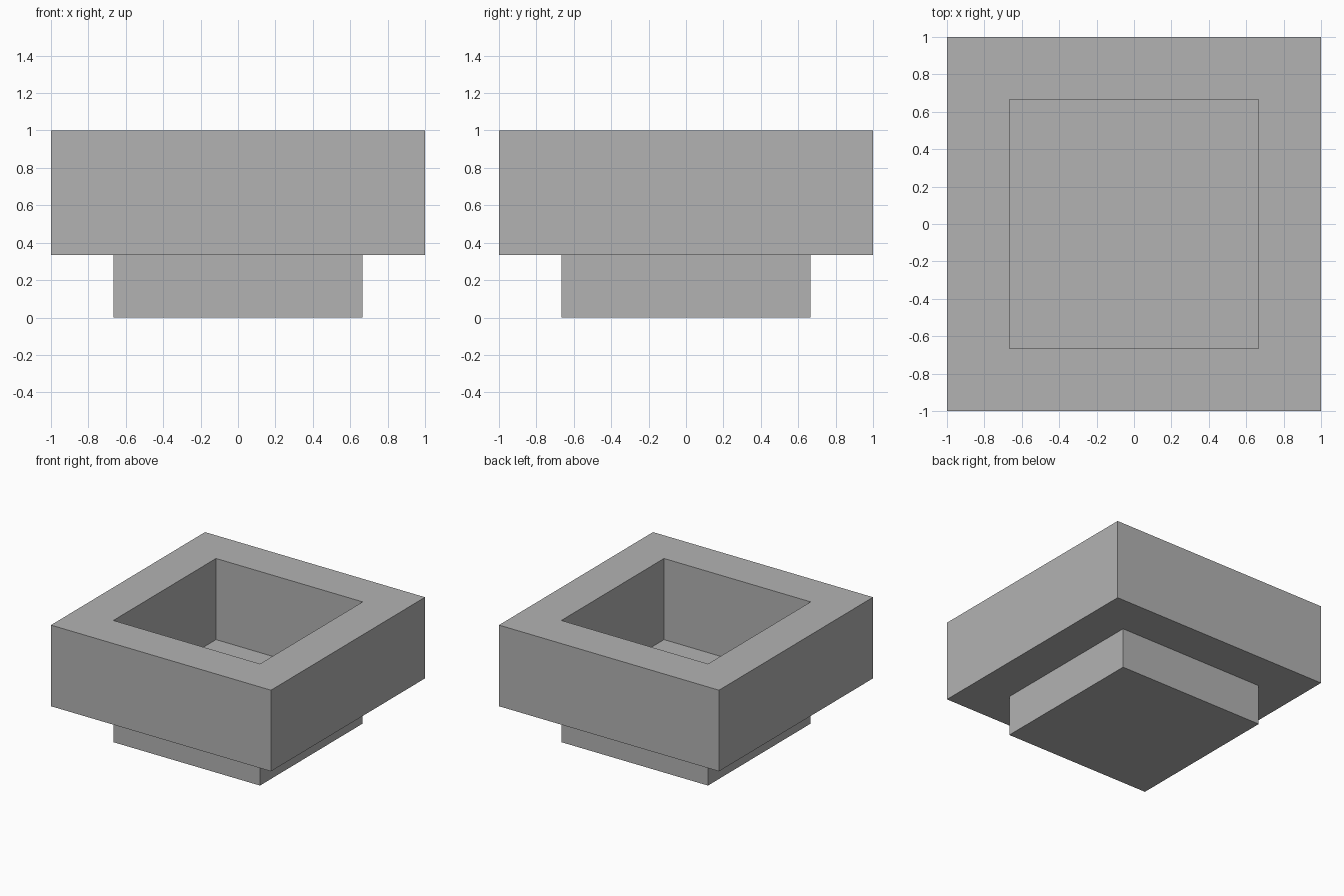
import bpy
import bmesh

cube = bpy.data.objects.get("Cube")
if cube:
    bpy.data.objects.remove(cube, do_unlink=True)

OUTER = 1.0        # half width of the rim
INNER = 2 / 3      # half width of the opening and the foot
STEP = 1 / 3       # height of the foot
TOP = 1.0

# Plain grey
grey = bpy.data.materials.new("plain grey")
grey.use_nodes = True
colour = (0.45, 0.45, 0.45, 1)
grey.diffuse_color = colour
grey.node_tree.nodes["Principled BSDF"].inputs["Base Color"].default_value = colour


def square_sweep(name, profile, closed):
    """Sweep (half width, height) points round a square; an open profile is capped."""
    bm = bmesh.new()
    corners = [(1, 1), (-1, 1), (-1, -1), (1, -1)]
    loops = [[bm.verts.new((sx * r, sy * r, z)) for sx, sy in corners]
             for r, z in profile]
    pairs = list(zip(loops, loops[1:]))
    if closed:
        pairs.append((loops[-1], loops[0]))
    else:
        bm.faces.new(loops[0])
        bm.faces.new(loops[-1])
    for low, high in pairs:
        for i in range(4):
            j = (i + 1) % 4
            bm.faces.new((low[i], low[j], high[j], high[i]))
    bmesh.ops.recalc_face_normals(bm, faces=bm.faces)
    mesh = bpy.data.meshes.new(name)
    bm.to_mesh(mesh)
    bm.free()
    mesh.materials.append(grey)
    obj = bpy.data.objects.new(name, mesh)
    bpy.context.collection.objects.link(obj)
    return obj


# Foot, whose top is the floor of the opening
square_sweep("foot", [(INNER, 0), (INNER, STEP)], False)

# Thick square rim standing round the opening
square_sweep("rim", [(INNER, STEP), (OUTER, STEP), (OUTER, TOP), (INNER, TOP)], True)
